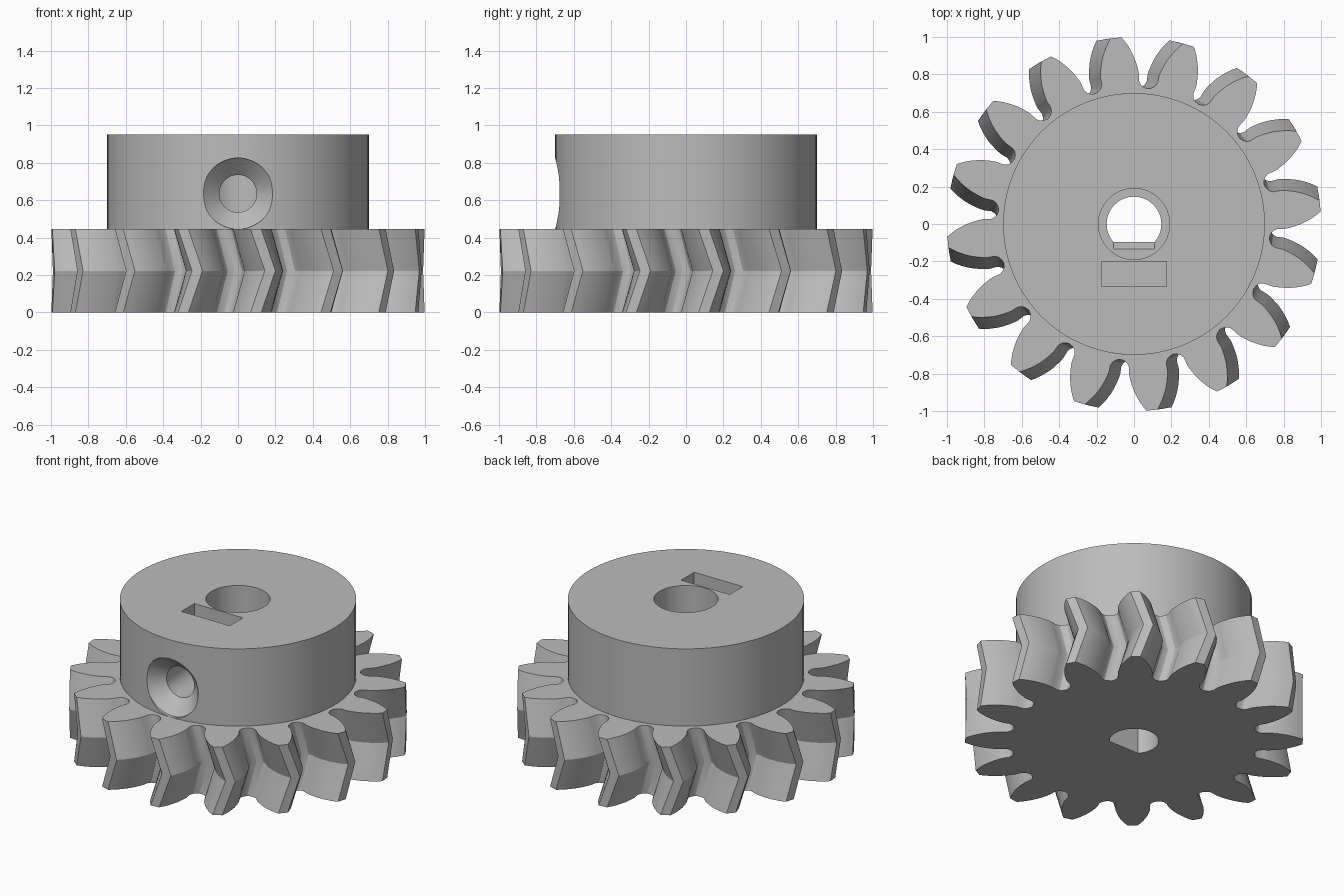
import bpy, bmesh
from math import sin, cos, radians, pi, asin, degrees
from mathutils import Matrix

cube = bpy.data.objects.get("Cube")
if cube:
    bpy.data.objects.remove(cube)

TEETH = 16
GEAR_H, HUB_TOP, HUB_R = 0.445, 0.95, 0.7
TOP_ANGLE, TWIST = 5.5, 4.4
SCREW_Z = 0.635

grey = bpy.data.materials.new("light_grey")
grey.use_nodes = True
grey.diffuse_color = (0.5, 0.5, 0.5, 1)
grey.node_tree.nodes["Principled BSDF"].inputs["Base Color"].default_value = (0.5, 0.5, 0.5, 1)


def finish(name, bm):
    bmesh.ops.recalc_face_normals(bm, faces=bm.faces)
    mesh = bpy.data.meshes.new(name)
    bm.to_mesh(mesh)
    bm.free()
    mesh.materials.append(grey)
    obj = bpy.data.objects.new(name, mesh)
    bpy.context.collection.objects.link(obj)
    return obj


def loft(name, rings):
    """Skin a stack of closed rings and cap both ends."""
    bm = bmesh.new()
    loops = [[bm.verts.new(p) for p in ring] for ring in rings]
    n = len(loops[0])
    for a, b in zip(loops, loops[1:]):
        for i in range(n):
            j = (i + 1) % n
            bm.faces.new((a[i], a[j], b[j], b[i]))
    bm.faces.new(loops[0])
    bm.faces.new(loops[-1])
    return finish(name, bm)


def circle(r, z, n=96):
    return [(r * cos(2 * pi * i / n), r * sin(2 * pi * i / n), z) for i in range(n)]


def prism(name, outline, z0, z1):
    return loft(name, [[(x, y, z) for x, y in outline] for z in (z0, z1)])


def combine(target, tool, operation):
    mod = target.modifiers.new("bool", 'BOOLEAN')
    mod.operation, mod.object, mod.solver = operation, tool, 'EXACT'
    bpy.context.view_layer.objects.active = target
    bpy.ops.object.modifier_apply(modifier=mod.name)
    bpy.data.objects.remove(tool)


# Tooth flank: radius and half angle in degrees, from root to tip
flank = [(0.733, 9.6), (0.745, 8.3), (0.765, 7.5), (0.806, 7.35), (0.83, 6.95),
         (0.86, 6.3), (0.89, 5.6), (0.92, 4.7), (0.95, 3.7), (0.975, 2.75), (1.0, 1.65)]
tooth = [(0.727, -11.25)] + [(r, -a) for r, a in flank] + [(r, a) for r, a in reversed(flank)]


def gear_ring(z, turn):
    pts = []
    for k in range(TEETH):
        for r, a in tooth:
            t = radians(turn + a + 360 * k / TEETH)
            pts.append((r * cos(t), r * sin(t), z))
    return pts


# Toothed wheel with a chevron twist
gear = loft("herringbone_gear", [gear_ring(0, TOP_ANGLE),
                                 gear_ring(GEAR_H / 2, TOP_ANGLE + TWIST),
                                 gear_ring(GEAR_H, TOP_ANGLE)])

# Hub
combine(gear, loft("hub", [circle(HUB_R, 0.2), circle(HUB_R, HUB_TOP)]), 'UNION')

# Shaft bore with a flat side
bore_r, flat_y = 0.146, -0.095
start = degrees(asin(flat_y / bore_r))
arc = [radians(start + (180 - 2 * start) * i / 48) for i in range(49)]
combine(gear, prism("bore_cutter", [(bore_r * cos(t), bore_r * sin(t)) for t in arc],
                    -0.1, 1.1), 'DIFFERENCE')

# Wider upper bore
combine(gear, loft("upper_bore_cutter", [circle(0.19, 0.45, 64), circle(0.19, 1.1, 64)]), 'DIFFERENCE')

# Sloped lead-in above the flat
lead = [[(x, y, z) for y, z in ((-0.14, 0.46), (-0.08, 0.46), (-0.08, 0.385), (-0.095, 0.4))]
        for x in (-0.11, 0.11)]
combine(gear, loft("lead_in_cutter", lead), 'DIFFERENCE')

# Captive nut slot
combine(gear, prism("nut_slot_cutter", [(-0.175, -0.335), (0.175, -0.335), (0.175, -0.2), (-0.175, -0.2)],
                    0.46, 1.1), 'DIFFERENCE')

# Countersunk set screw hole through the front of the hub
screw = loft("screw_cutter", [circle(0.1, 0.05, 64), circle(0.1, 0.595, 64),
                              circle(0.19, 0.68, 64), circle(0.19, 0.8, 64)])
screw.data.transform(Matrix.Translation((0, 0, SCREW_Z)) @ Matrix.Rotation(pi / 2, 4, 'X'))
combine(gear, screw, 'DIFFERENCE')

# Smooth the round walls, keep the edges crisp
bpy.ops.object.select_all(action='DESELECT')
gear.select_set(True)
bpy.context.view_layer.objects.active = gear
bpy.ops.object.shade_smooth_by_angle(angle=radians(24))
